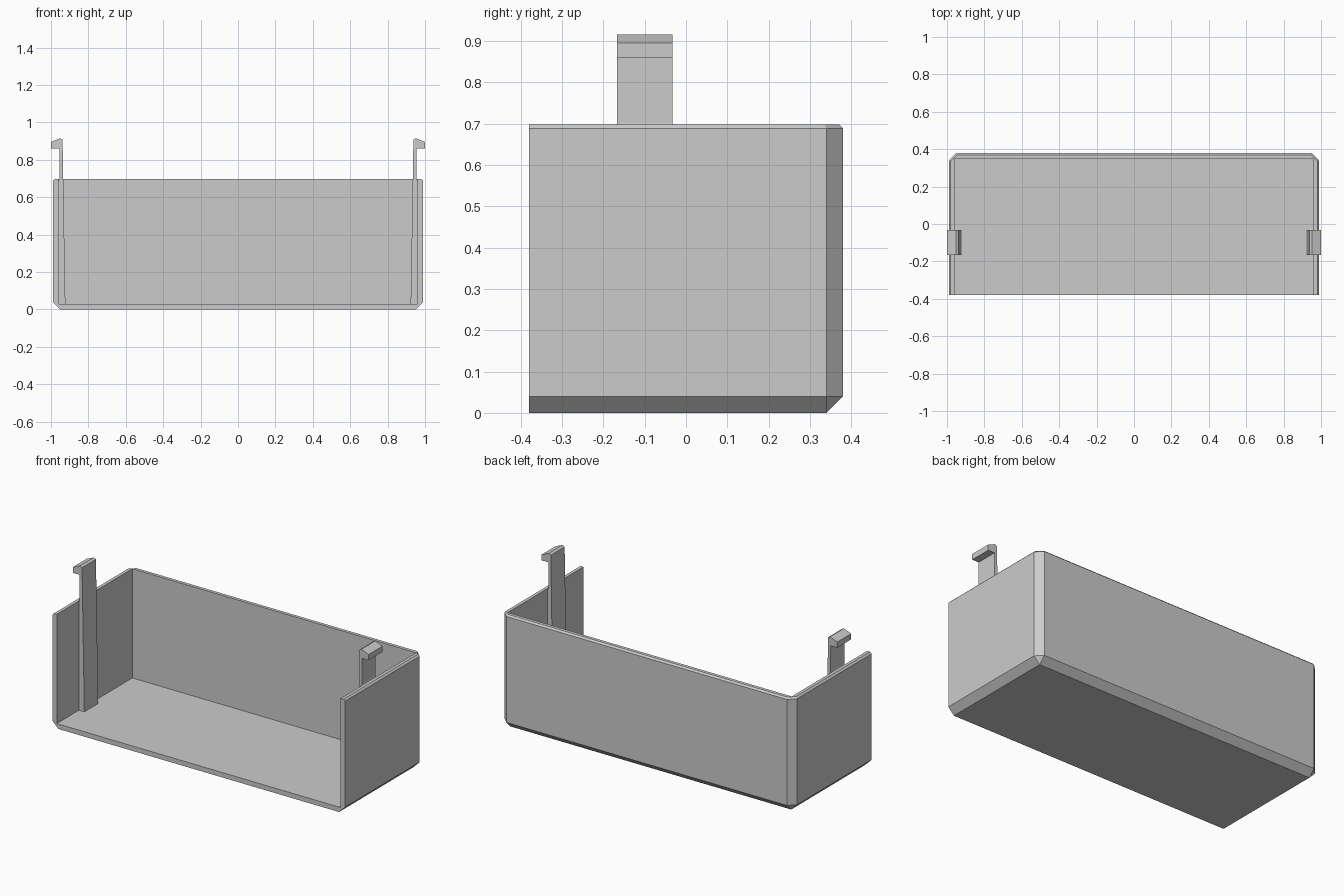
import bpy
import bmesh

if "Cube" in bpy.data.objects:
    bpy.data.objects.remove(bpy.data.objects["Cube"], do_unlink=True)

HALF_X, HALF_Y, HEIGHT = 0.99, 0.38, 0.698
WALL = 0.03

grey = bpy.data.materials.new("light grey plastic")
grey.use_nodes = True
grey.diffuse_color = (0.6, 0.6, 0.6, 1)
grey.node_tree.nodes["Principled BSDF"].inputs["Base Color"].default_value = (0.6, 0.6, 0.6, 1)


def make_object(name, bm):
    bmesh.ops.recalc_face_normals(bm, faces=bm.faces)
    mesh = bpy.data.meshes.new(name)
    bm.to_mesh(mesh)
    bm.free()
    mesh.materials.append(grey)
    obj = bpy.data.objects.new(name, mesh)
    bpy.context.collection.objects.link(obj)
    return obj


def box(low, high):
    bm = bmesh.new()
    bmesh.ops.create_cube(bm, size=1)
    for v in bm.verts:
        for i in range(3):
            v.co[i] = high[i] if v.co[i] > 0 else low[i]
    return bm


def chamfer(bm, width, rule):
    edges = [e for e in bm.edges if rule(*[v.co for v in e.verts])]
    bmesh.ops.bevel(bm, geom=edges, offset=width, offset_type='OFFSET',
                    segments=1, profile=0.5, affect='EDGES')


def is_front(a, b):
    return max(a.y, b.y) < -HALF_Y + 0.001


# Outer shell: wide chamfers below and at the back, a fine one on the rim
shell = box((-HALF_X, -HALF_Y, 0), (HALF_X, HALF_Y, HEIGHT))
chamfer(shell, 0.04, lambda a, b: not is_front(a, b) and (
    max(a.z, b.z) < 0.001 or (min(a.y, b.y) > 0 and abs(a.z - b.z) > 0.1)))
chamfer(shell, 0.01, lambda a, b: not is_front(a, b) and min(a.z, b.z) > HEIGHT - 0.001)
tray = make_object("tray", shell)

# Interior, open to the front and the top
cutter = make_object("interior_cutter", box(
    (WALL - HALF_X, -1, WALL), (HALF_X - WALL, HALF_Y - WALL, 1)))
cutter.hide_render = True
cut = tray.modifiers.new("interior", 'BOOLEAN')
cut.operation = 'DIFFERENCE'
cut.solver = 'EXACT'
cut.object = cutter
bpy.context.view_layer.objects.active = tray
tray.select_set(True)
bpy.ops.object.modifier_apply(modifier=cut.name)
bpy.data.objects.remove(cutter, do_unlink=True)

# Tapered spring clips with outward hooks
CLIP = [(0.923, WALL), (0.96, WALL), (0.96, 0.69), (0.955, 0.70), (0.955, 0.86),
        (1.0, 0.86), (1.0, 0.895), (0.952, 0.915), (0.938, 0.908)]
for side, name in ((1, "left_clip"), (-1, "right_clip")):
    bm = bmesh.new()
    face = bm.faces.new([bm.verts.new((side * x, -0.167, z)) for x, z in CLIP])
    grown = bmesh.ops.extrude_face_region(bm, geom=[face])["geom"]
    bmesh.ops.translate(bm, vec=(0, 0.134, 0),
                        verts=[g for g in grown if isinstance(g, bmesh.types.BMVert)])
    make_object(name, bm)
